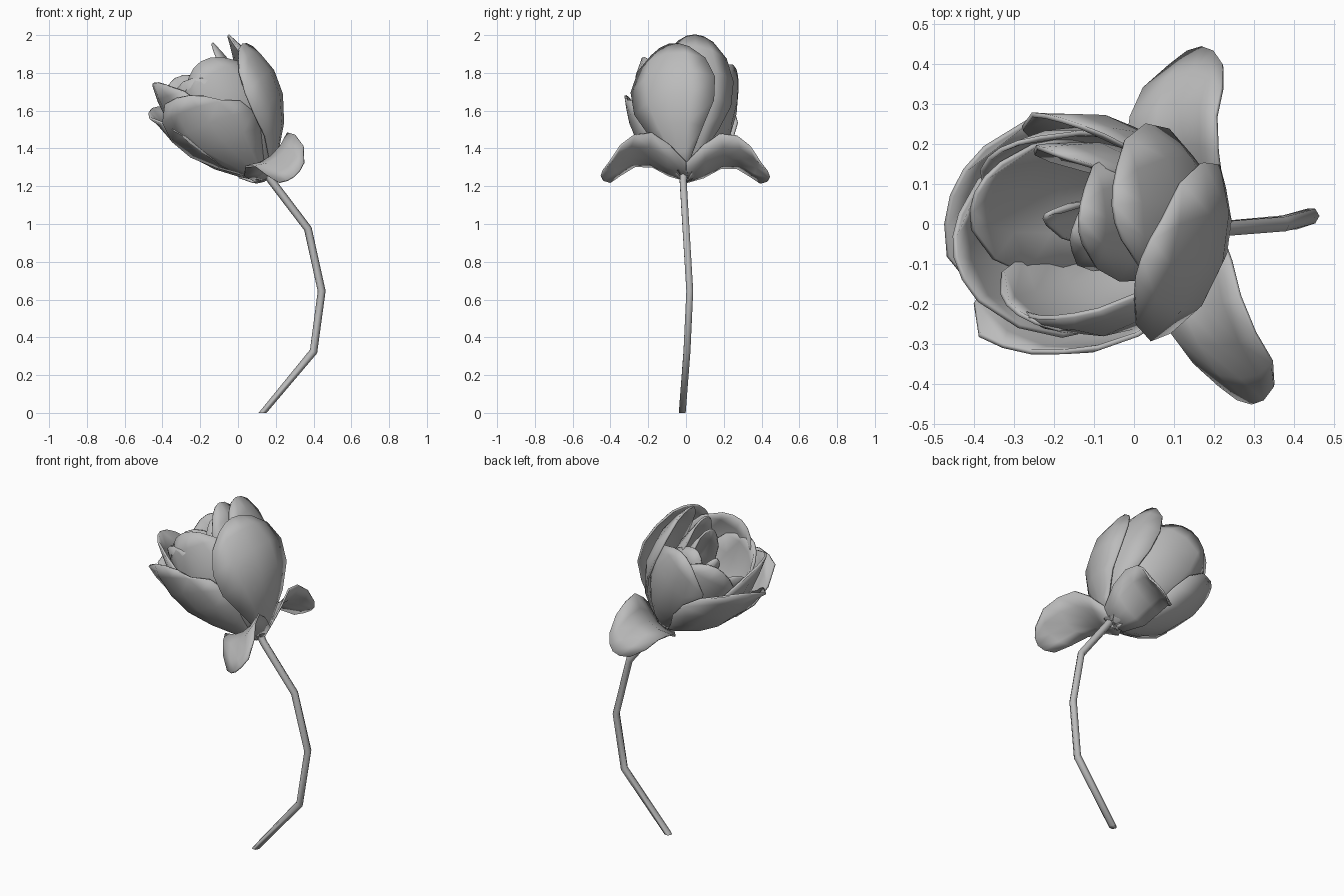
import bpy, bmesh
from math import sin, cos, radians, pi
from mathutils import Vector

cube = bpy.data.objects.get("Cube")
if cube:
    bpy.data.objects.remove(cube, do_unlink=True)

grey = bpy.data.materials.new("plain grey")
grey.use_nodes = True
grey.diffuse_color = (0.5, 0.5, 0.5, 1)
grey.node_tree.nodes["Principled BSDF"].inputs["Base Color"].default_value = (0.5, 0.5, 0.5, 1)

# Frame of the tilted flower head
BASE = Vector((0.15, 0, 1.24))
AXIS = Vector((-0.54, 0, 0.84)).normalized()
SIDE = Vector((0.84, 0, 0.54)).normalized()
BACK = Vector((0, 1, 0))


def sample(points, t):
    """Linear lookup in a list of (t, value) pairs."""
    for (a, p), (b, q) in zip(points, points[1:]):
        if t <= b:
            return p + (q - p) * (t - a) / (b - a)
    return points[-1][1]


def finish(obj, angle=60):
    obj.data.materials.append(grey)
    bpy.ops.object.select_all(action='DESELECT')
    obj.select_set(True)
    bpy.context.view_layer.objects.active = obj
    bpy.ops.object.shade_smooth_by_angle(angle=radians(angle))


def sheet(name, rows, thickness):
    """Skin a grid of points and give it a little thickness."""
    bm = bmesh.new()
    grid = [[bm.verts.new(p) for p in row] for row in rows]
    for low, high in zip(grid, grid[1:]):
        for i in range(len(low) - 1):
            bm.faces.new((low[i], low[i + 1], high[i + 1], high[i]))
    mesh = bpy.data.meshes.new(name)
    bm.to_mesh(mesh)
    bm.free()
    obj = bpy.data.objects.new(name, mesh)
    bpy.context.collection.objects.link(obj)
    solid = obj.modifiers.new("thickness", 'SOLIDIFY')
    solid.thickness = thickness
    solid.offset = -1
    finish(obj)


# Cup radius along the head axis, and petal width along its length
CUP = [(0, 0.03), (0.08, 0.12), (0.18, 0.215), (0.3, 0.295), (0.45, 0.335), (0.6, 0.325), (0.78, 0.27)]
WIDTH = [(0, 0.6), (0.25, 0.85), (0.5, 1), (0.75, 0.95), (0.9, 0.75), (1, 0.45)]
STEPS = (0, 0.13, 0.3, 0.5, 0.7, 0.88, 1)


def petal(name, angle, half, length, scale, flare=0.0, skew=0.0, twist=0.012):
    rows = []
    for t in STEPS:
        row = []
        for v in (-1, -0.5, 0, 0.5, 1):
            u = length * t - (0.04 * v * v + skew * v) * t
            a = radians(angle + half * v * sample(WIDTH, t))
            r = sample(CUP, u) * scale + flare * t ** 3 + twist * v * t
            row.append(BASE + AXIS * u + (SIDE * cos(a) + BACK * sin(a)) * r)
        rows.append(row)
    sheet(name, rows, 0.012)


# name, direction, half width in degrees, length, cup scale, flare, skew, twist
PETALS = [
    ("outer_petal_right", -18, 46, 0.67, 1.05, -0.025),
    ("outer_petal_front", -108, 50, 0.59, 0.93, 0.04, 0.07, -0.035),
    ("outer_petal_left", 167, 58, 0.64, 0.92, 0.035, 0.0, 0.025),
    ("outer_petal_back", 82, 52, 0.67, 0.8, 0.025),
    ("middle_petal_front", -80, 54, 0.71, 0.87, -0.01),
    ("middle_petal_left", 200, 58, 0.75, 0.85, 0.01),
    ("middle_petal_back", 122, 54, 0.71, 0.74, 0.01),
    ("middle_petal_right", 11, 46, 0.75, 0.9, 0.0),
    ("inner_petal_front", -112, 50, 0.67, 0.75, 0.02),
    ("inner_petal_left", 160, 52, 0.68, 0.7, 0.02),
    ("inner_petal_back", 82, 50, 0.69, 0.62, 0.0),
    ("inner_petal_right", 5, 62, 0.76, 0.56, 0.0),
    ("bud_petal_right", -10, 85, 0.7, 0.4, -0.02),
    ("bud_petal_left", 150, 75, 0.62, 0.26, -0.03),
]
for spec in PETALS:
    petal(*spec)

# Two arched sepals, their width tilted up towards the stem side
TILT = Vector((0.78, 0, 0.62)).normalized()


def sepal(name, path):
    rows = []
    for p, w in zip(path, (0.08, 0.135, 0.145, 0.135, 0.125, 0.085)):
        row = []
        for v in (-1, -0.5, 0, 0.5, 1):
            q = Vector(p) + TILT * (w * v) - AXIS * (0.3 * w * (1 - v * v))
            q.y *= 1 - 0.1 * v * v
            row.append(q)
        rows.append(row)
    sheet(name, rows, 0.01)


sepal("sepal_front", [(0.15, 0, 1.275), (0.14, -0.1, 1.335), (0.155, -0.2, 1.39),
                      (0.2, -0.3, 1.385), (0.25, -0.38, 1.335), (0.285, -0.445, 1.27)])
sepal("sepal_back", [(0.14, 0, 1.275), (0.11, 0.1, 1.335), (0.09, 0.2, 1.39),
                     (0.095, 0.3, 1.385), (0.12, 0.38, 1.335), (0.155, 0.445, 1.27)])

# Stem: six-sided bent tube with a flat foot
STEM = [Vector(p) for p in ((0.13, -0.02, 0), (0.4, 0.005, 0.325), (0.443, 0.02, 0.645),
                            (0.37, 0, 0.975), (0.18, -0.015, 1.225), (0.13, -0.01, 1.3))]
bm = bmesh.new()
rings = []
for i, p in enumerate(STEM):
    along = (STEM[min(i + 1, len(STEM) - 1)] - STEM[max(i - 1, 0)]).normalized()
    across = BACK.cross(along).normalized()
    if i == 0:
        across = Vector((1, 0, 0))
    rings.append([bm.verts.new(p + (across * cos(k * pi / 3) + BACK * sin(k * pi / 3)) * 0.021)
                  for k in range(6)])
for low, high in zip(rings, rings[1:]):
    for k in range(6):
        bm.faces.new((low[k], low[(k + 1) % 6], high[(k + 1) % 6], high[k]))
bm.faces.new(rings[0])
bm.faces.new(rings[-1])
bmesh.ops.recalc_face_normals(bm, faces=bm.faces)
mesh = bpy.data.meshes.new("stem")
bm.to_mesh(mesh)
bm.free()
stem = bpy.data.objects.new("stem", mesh)
bpy.context.collection.objects.link(stem)
finish(stem, 65)
